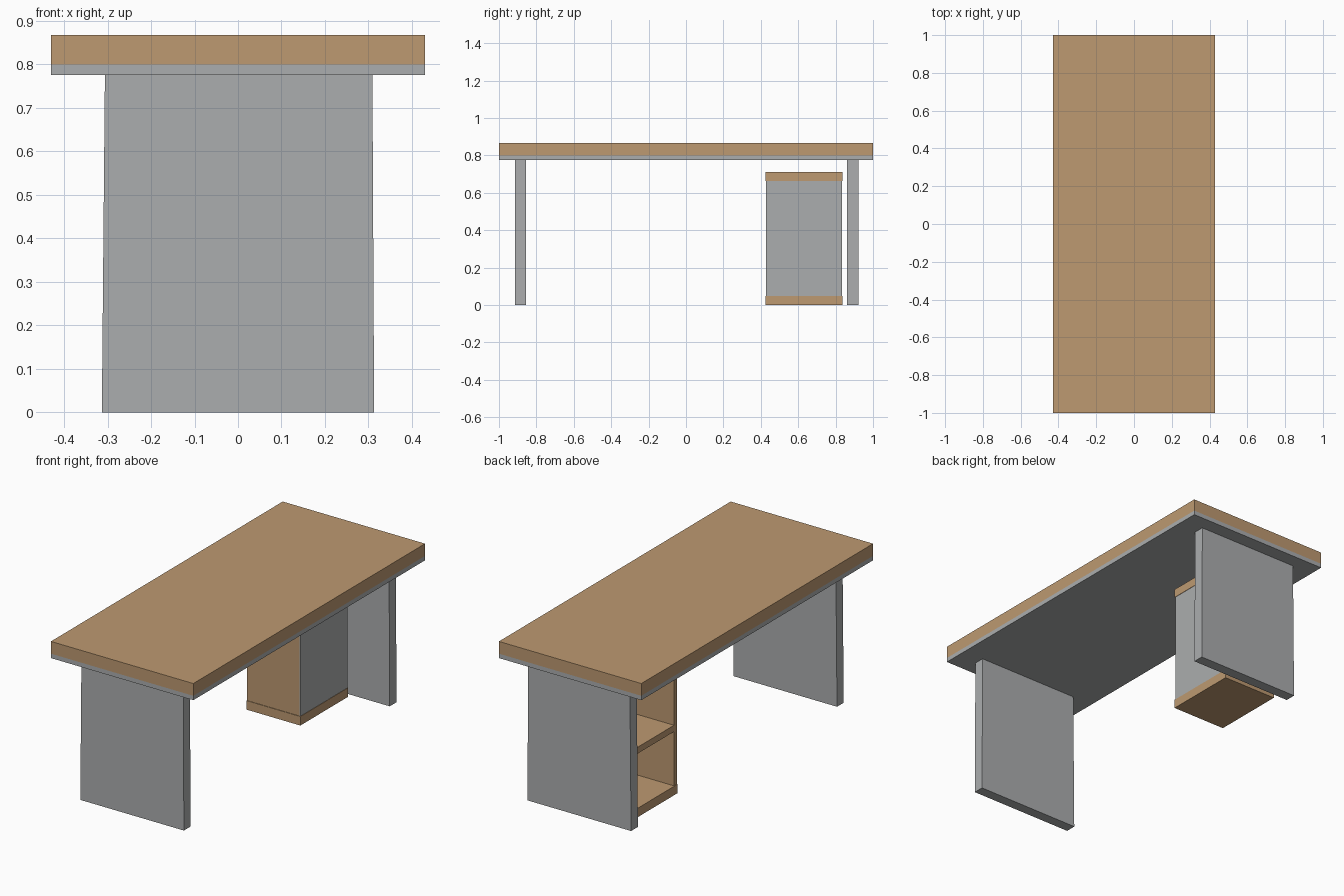
import bpy, bmesh

if "Cube" in bpy.data.objects:
    bpy.data.objects.remove(bpy.data.objects["Cube"])


def material(name, rgb):
    m = bpy.data.materials.new(name)
    m.diffuse_color = (*rgb, 1)
    m.use_nodes = True
    m.node_tree.nodes["Principled BSDF"].inputs["Base Color"].default_value = m.diffuse_color
    return m


wood = material("oak_wood", (0.51, 0.32, 0.165))
gray = material("gray_metal", (0.41, 0.42, 0.425))


def box(name, x, y, z, mat, top_x=None):
    """Box from ranges; top_x gives a different x range at the top (taper)."""
    bm = bmesh.new()
    bmesh.ops.create_cube(bm, size=1)
    for v in bm.verts:
        i, j, k = (int(c > 0) for c in v.co)
        xs = top_x if (k and top_x) else x
        v.co = (xs[i], y[j], z[k])
    me = bpy.data.meshes.new(name)
    bm.to_mesh(me)
    bm.free()
    me.materials.append(mat)
    ob = bpy.data.objects.new(name, me)
    bpy.context.collection.objects.link(ob)
    return ob


# Table top and the slab below it
box("table_top", (-0.43, 0.43), (-1, 1), (0.80, 0.867), wood)
box("under_slab", (-0.43, 0.43), (-1, 1), (0.776, 0.80), gray)

# Panel legs, slightly narrower at the top
for name, y in (("front_leg", (-0.914, -0.856)), ("back_leg", (0.862, 0.921))):
    box(name, (-0.313, 0.313), y, (0, 0.776), gray, top_x=(-0.306, 0.309))

# Shelf cabinet, open towards -x
x0, x1, y0, y1 = -0.247, 0.08, 0.424, 0.836
box("cabinet_base", (x0, x1), (y0, y1), (0, 0.049), wood)
box("cabinet_top", (x0, x1), (y0, y1), (0.664, 0.711), wood)
xi, yi, yj = x0 + 0.003, y0 + 0.003, y1 - 0.003
xb, t = x1 - 0.007, 0.025
box("cabinet_front_side", (xi, xb), (yi, yi + t), (0.049, 0.664), wood)
box("cabinet_back_side", (xi, xb), (yj - t, yj), (0.049, 0.664), wood)
box("cabinet_shelf", (xi, xb), (yi + t, yj - t), (0.345, 0.38), wood)
box("cabinet_rear_panel", (xb, x1 - 0.002), (yi, yj), (0.049, 0.664), gray)
